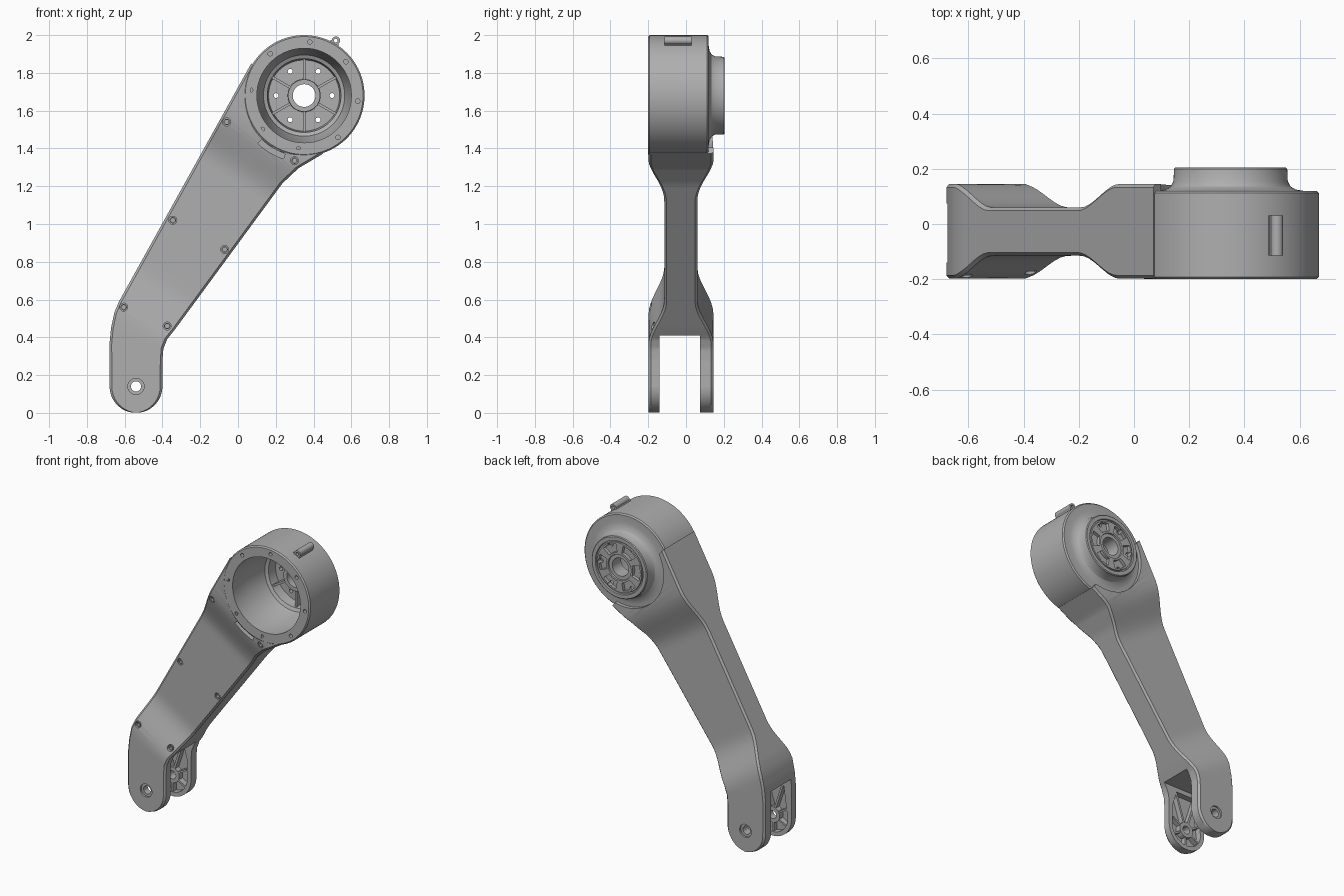
import bpy, bmesh
from math import sin, cos, radians, ceil, dist

cube = bpy.data.objects.get("Cube")
if cube:
    bpy.data.objects.remove(cube, do_unlink=True)

grey = bpy.data.materials.new("machined grey")
grey.use_nodes = True
COLOUR = (0.43, 0.43, 0.43, 1)
grey.diffuse_color = COLOUR
for node in grey.node_tree.nodes:
    if node.type == 'BSDF_PRINCIPLED':
        node.inputs["Base Color"].default_value = COLOUR

DRUM = (0.35, 1.68)     # drum axis (x, z)
PIVOT = (-0.54, 0.14)   # fork axis (x, z)
parts = []


def finish(name, bm):
    bmesh.ops.recalc_face_normals(bm, faces=bm.faces[:])
    mesh = bpy.data.meshes.new(name)
    bm.to_mesh(mesh)
    bm.free()
    mesh.materials.append(grey)
    obj = bpy.data.objects.new(name, mesh)
    bpy.context.collection.objects.link(obj)
    parts.append(obj)
    return obj


def arc(c, r, a, b, n):
    angles = [radians(a + (b - a) * i / n) for i in range(n + 1)]
    return [(c[0] + r * cos(t), c[1] + r * sin(t)) for t in angles]


def circle(c, r, n=24):
    return arc(c, r, 0, 360, n)[:-1]


def polar(c, r, a):
    return arc(c, r, a, a, 1)[0]


def sector(c, r0, r1, a, b, n=10):
    return arc(c, r0, a, b, n) + arc(c, r1, b, a, n)


def bar(c, a, r0, r1, w):
    """Radial bar outline of width w."""
    ca, sa = cos(radians(a)), sin(radians(a))
    corners = [(r0, -w / 2), (r1, -w / 2), (r1, w / 2), (r0, w / 2)]
    return [(c[0] + u * ca - v * sa, c[1] + u * sa + v * ca) for u, v in corners]


def prism(name, loops, y0, y1):
    """Extrude outlines in the xz plane from y0 to y1."""
    bm = bmesh.new()
    for loop in loops:
        front = [bm.verts.new((x, y0, z)) for x, z in loop]
        back = [bm.verts.new((x, y1, z)) for x, z in loop]
        bm.faces.new(front)
        bm.faces.new(back[::-1])
        for i in range(len(loop)):
            bm.faces.new((front[i - 1], front[i], back[i], back[i - 1]))
    return finish(name, bm)


def lathe(name, c, profile, n=96):
    """Revolve a closed (radius, y) profile about a y axis."""
    bm = bmesh.new()
    rings = []
    for i in range(n):
        t = radians(360 * i / n)
        rings.append([bm.verts.new((c[0] + r * cos(t), y, c[1] + r * sin(t)))
                      for r, y in profile])
    for i in range(n):
        for j in range(len(profile)):
            bm.faces.new((rings[i - 1][j - 1], rings[i - 1][j], rings[i][j], rings[i][j - 1]))
    return finish(name, bm)


def tube(name, c, r0, r1, y0, y1):
    return lathe(name, c, [(r0, y0), (r1, y0), (r1, y1), (r0, y1)], 32)


def cut(target, cutter):
    cutter.hide_render = True
    mod = target.modifiers.new("cut", 'BOOLEAN')
    mod.operation, mod.solver, mod.object = 'DIFFERENCE', 'EXACT', cutter
    bpy.context.view_layer.objects.active = target
    bpy.ops.object.modifier_apply(modifier=mod.name)
    parts.remove(cutter)
    bpy.data.objects.remove(cutter, do_unlink=True)


def ease(a, b, v):
    t = min(1, max(0, (v - a) / (b - a)))
    return t * t * (3 - 2 * t)


def depth(p):
    """Front and back y of the arm, waisted along its length."""
    s = 0.54 * p[0] + 0.84 * p[1]
    thick = 1 - ease(0.09, 0.37, s) + ease(1.03, 1.32, s)
    return -0.115 - 0.083 * thick, 0.06 + 0.085 * thick


# Arm: lofted between left and right outline points
stations = []
for a in range(8, 90, 8):
    dx, dz = 0.14 * sin(radians(a)), 0.14 * cos(radians(a))
    stations.append(((PIVOT[0] - dx, PIVOT[1] - dz), (PIVOT[0] + dx, PIVOT[1] - dz)))
keys = [((-.68, .14), (-.4, .14)), ((-.68, .37), (-.4, .28)),
        ((-.672, .45), (-.395, .34)), ((-.655, .53), (-.375, .39)),
        ((-.63, .59), (-.335, .44)), ((-.14, 1.472), (.235, 1.215)),
        ((-.03, 1.67), (.32, 1.295)), ((.07, 1.85), (.45, 1.372))]


def mix(p, q, t):
    return (p[0] + (q[0] - p[0]) * t, p[1] + (q[1] - p[1]) * t)


for (l0, r0), (l1, r1) in zip(keys, keys[1:]):
    n = ceil(dist(l0, l1) / 0.035)
    stations += [(mix(l0, l1, i / n), mix(r0, r1, i / n)) for i in range(n)]
stations.append(keys[-1])

bm = bmesh.new()
rings = []
for left, right in stations:
    c = 0.012
    k = c / max(dist(left, right), 0.04)
    li, ri = mix(left, right, k), mix(right, left, k)
    section = [(left, 0, c), (li, 0, 0), (ri, 0, 0), (right, 0, c),
               (right, 1, -c), (ri, 1, 0), (li, 1, 0), (left, 1, -c)]
    rings.append([bm.verts.new((p[0], depth(p)[side] + d, p[1])) for p, side, d in section])
for a, b in zip(rings, rings[1:]):
    for j in range(8):
        bm.faces.new((a[j - 1], a[j], b[j], b[j - 1]))
bm.faces.new(rings[0])
bm.faces.new(rings[-1])
bmesh.ops.triangulate(bm, faces=bm.faces[:])
arm = finish("arm", bm)

# Fork slot, lightening pockets and pivot bore
cut(arm, prism("slot", [[(-.8, -.1), (-.2, -.1), (-.2, .41), (-.8, .41)]], -.14, .075))
pocket = arc(PIVOT, 0.112, 180, 360, 24) + [(-.428, .27), (-.46, .38), (-.62, .38)]
cut(arm, prism("pocket", [pocket], -.18, .115))
cut(arm, prism("bore", [circle(PIVOT, 0.027)], -.4, .4))
for y0, y1 in [(-.3, -.186), (.133, .3)]:
    cut(arm, prism("counterbore", [circle(PIVOT, 0.043)], y0, y1))

# Clearance for the drum and the curved cable slot beside it
cut(arm, prism("clearance", [circle(DRUM, 0.285, 96)], -.4, .4))
cut(arm, prism("cable", [sector(DRUM, 0.324, 0.352, 226, 252)], -.4, -.13))

# Screw recesses on the front of the arm
for p in [(-.06, 1.54), (-.345, 1.02), (-.605, .56), (-.07, .865), (-.375, .46), (.3, 1.335)]:
    y = depth(p)[0]
    cut(arm, prism("recess", [circle(p, 0.021)], -.4, y + .02))
    tube("screw_seat", p, 0.011, 0.017, y + .004, y + .025)

# Fork ribs and hubs inside both prongs
for side, y0, y1 in [("front", -.183, -.142), ("back", .077, .118)]:
    tube(side + "_fork_hub", PIVOT, 0.027, 0.052, y0, y1)
    ribs = [bar(PIVOT, a, 0.045, 0.12, 0.012) for a in (-30, 30, 150, 210, 270)]
    ribs += [bar(PIVOT, a, 0.045, 0.25, 0.014) for a in (72, 108)]
    prism(side + "_fork_ribs", ribs, y0, y1 - 0.004 if side == "front" else y1)

# Drum: open cup with a flared boss on the back
drum = lathe("drum", DRUM, [
    (.25, -.2), (.312, -.2), (.32, -.192), (.32, .112), (.312, .12), (.265, .12),
    (.235, .125), (.217, .136), (.207, .155), (.205, .2), (.2, .205), (.176, .205),
    (.174, .194), (.166, .194), (.164, .202), (.085, .202), (.083, .192), (.06, .192),
    (.06, .1), (.085, .1), (.087, .165), (.188, .165), (.195, .1), (.215, .09), (.25, -.05)])
cut(drum, prism("bolts", [circle(polar(DRUM, 0.285, 39 + 45 * i), 0.012, 16)
                          for i in range(8)], -.3, -.16))
cut(drum, prism("windows", [sector(DRUM, 0.098, 0.152, 60 * i - 20, 60 * i + 20)
                            for i in range(6)], .18, .3))
cut(drum, prism("vents", [circle(polar(DRUM, 0.148, 60 * i), 0.013, 16)
                          for i in range(6)], .13, .3))
prism("drum_spokes", [bar(DRUM, 30 + 60 * i, 0.08, 0.2, 0.014) for i in range(6)], .11, .17)

# Small hinge lug on the drum rim
lug = polar(DRUM, 0.336, 60)
tube("rim_lug", lug, 0.01, 0.022, -.115, .03)
prism("rim_lug_base", [bar(DRUM, 60, 0.31, 0.326, 0.05)], -.115, .03)

bpy.ops.object.select_all(action='DESELECT')
for obj in parts:
    obj.select_set(True)
    bpy.context.view_layer.objects.active = obj
bpy.ops.object.shade_smooth_by_angle(angle=radians(30))
